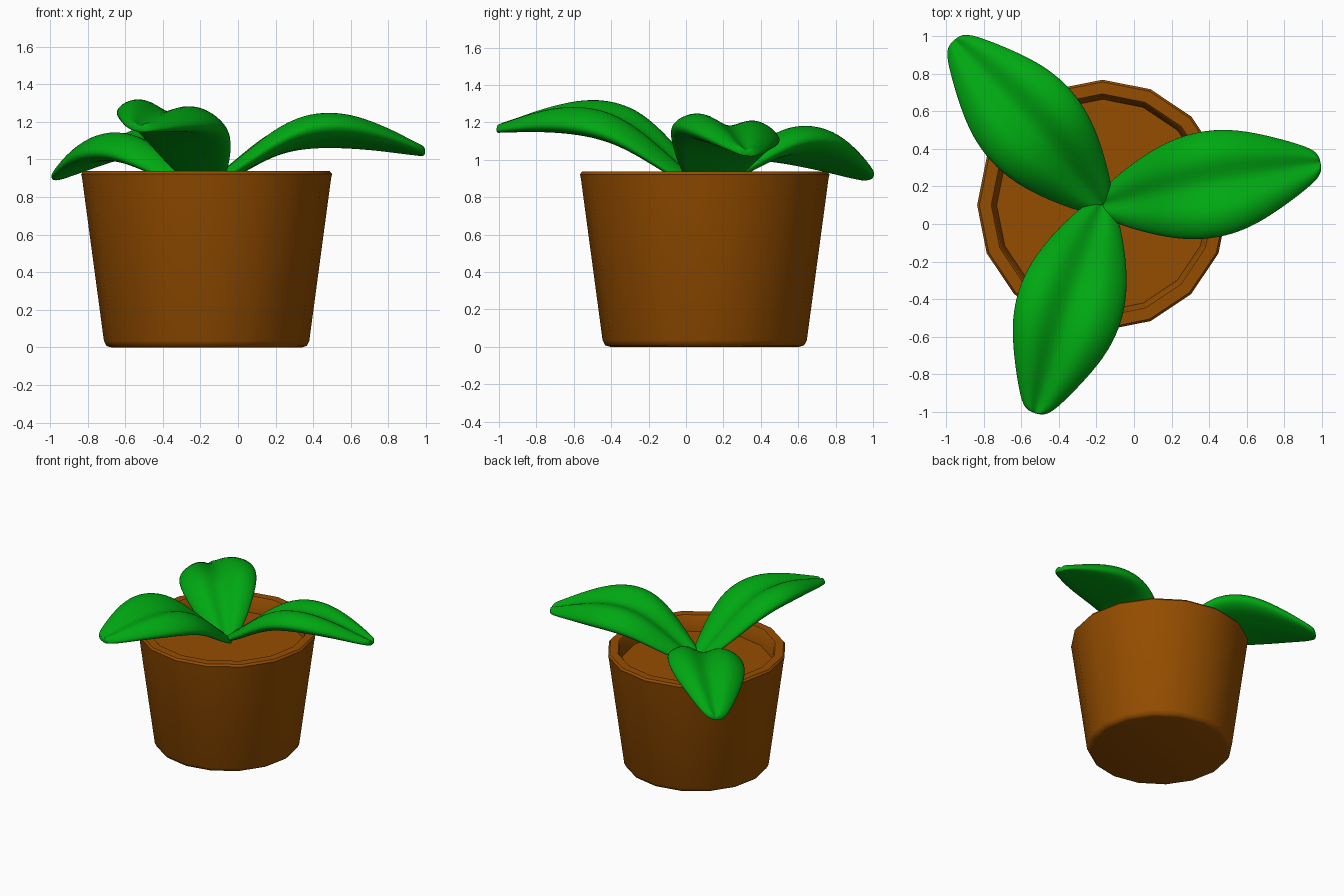
import bpy, bmesh, math

if "Cube" in bpy.data.objects:
    bpy.data.objects.remove(bpy.data.objects["Cube"])

CX, CY = -0.167, 0.10          # plant axis


def material(name, rgb):
    m = bpy.data.materials.new(name)
    m.diffuse_color = (*rgb, 1)
    m.use_nodes = True
    m.node_tree.nodes["Principled BSDF"].inputs["Base Color"].default_value = m.diffuse_color
    return m


def make_object(name, bm, mat, angle):
    bmesh.ops.recalc_face_normals(bm, faces=bm.faces)
    me = bpy.data.meshes.new(name)
    bm.to_mesh(me)
    bm.free()
    me.materials.append(mat)
    ob = bpy.data.objects.new(name, me)
    bpy.context.collection.objects.link(ob)
    bpy.ops.object.select_all(action='DESELECT')
    ob.select_set(True)
    bpy.context.view_layer.objects.active = ob
    bpy.ops.object.shade_smooth_by_angle(angle=math.radians(angle))
    return ob


def loft(bm, rings):
    # closed rings skinned together and capped at both ends
    vs = [[bm.verts.new(p) for p in r] for r in rings]
    n = len(vs[0])
    for a, b in zip(vs, vs[1:]):
        for i in range(n):
            j = (i + 1) % n
            bm.faces.new((a[i], a[j], b[j], b[i]))
    bm.faces.new(vs[0][::-1])
    bm.faces.new(vs[-1])


brown = material("terracotta", (0.30, 0.075, 0.0))
green = material("leaf_green", (0.0, 0.39, 0.006))

# Pot: 16-sided lathe with rounded foot, soft rim and sunken soil floor
profile = [(0.505, 0), (0.532, 0.008), (0.546, 0.035), (0.662, 0.90),
           (0.667, 0.922), (0.655, 0.937), (0.592, 0.937), (0.582, 0.925),
           (0.563, 0.815)]
SIDES = 16
bm = bmesh.new()
loft(bm, [[(CX + r * math.cos(math.tau * i / SIDES),
            CY + r * math.sin(math.tau * i / SIDES), z)
           for i in range(SIDES)] for r, z in profile])
make_object("pot", bm, brown, 50)

# Leaf: stations are (distance, half width, height of midrib)
stations = [(-0.01, 0.05, 0.85), (0.04, 0.10, 0.885), (0.16, 0.165, 0.965),
            (0.30, 0.228, 1.07), (0.45, 0.272, 1.152), (0.61, 0.283, 1.180),
            (0.78, 0.255, 1.168), (0.97, 0.175, 1.118), (1.09, 0.115, 1.075),
            (1.155, 0.075, 1.055), (1.182, 0.035, 1.045)]
# Cross-section: grooved top, raised shoulders, thick rounded edges
right = [(0.42, 0.07), (0.80, 0.045), (1.04, -0.015),
         (1.02, -0.06), (0.80, -0.095), (0.42, -0.10)]
section = [(0, -0.02)] + right + [(0, -0.105)] + [(-v, h) for v, h in right[::-1]]

# Each leaf is the same shape, turned, pitched up or down and rolled
ROLL = -0.127
for name, deg, pitch, length in (("right_leaf", 11, 0.0, 1.0),
                                 ("back_leaf", 132, -0.11, 1.0),
                                 ("front_leaf", 252, 0.11, 0.985)):
    a = math.radians(deg)
    rings = []
    for u, w, z in stations:
        u *= length
        ring = []
        for v, h in section:
            x = u * math.cos(a) - v * w * math.sin(a)
            y = u * math.sin(a) + v * w * math.cos(a)
            lean = pitch * u + ROLL * v * w
            ring.append((CX + x, CY + y, z + h * max(w / 0.285, 0.3) + lean))
        rings.append(ring)
    bm = bmesh.new()
    loft(bm, rings)
    leaf = make_object(name, bm, green, 180)
    sub = leaf.modifiers.new("smooth", 'SUBSURF')
    sub.levels = sub.render_levels = 2
